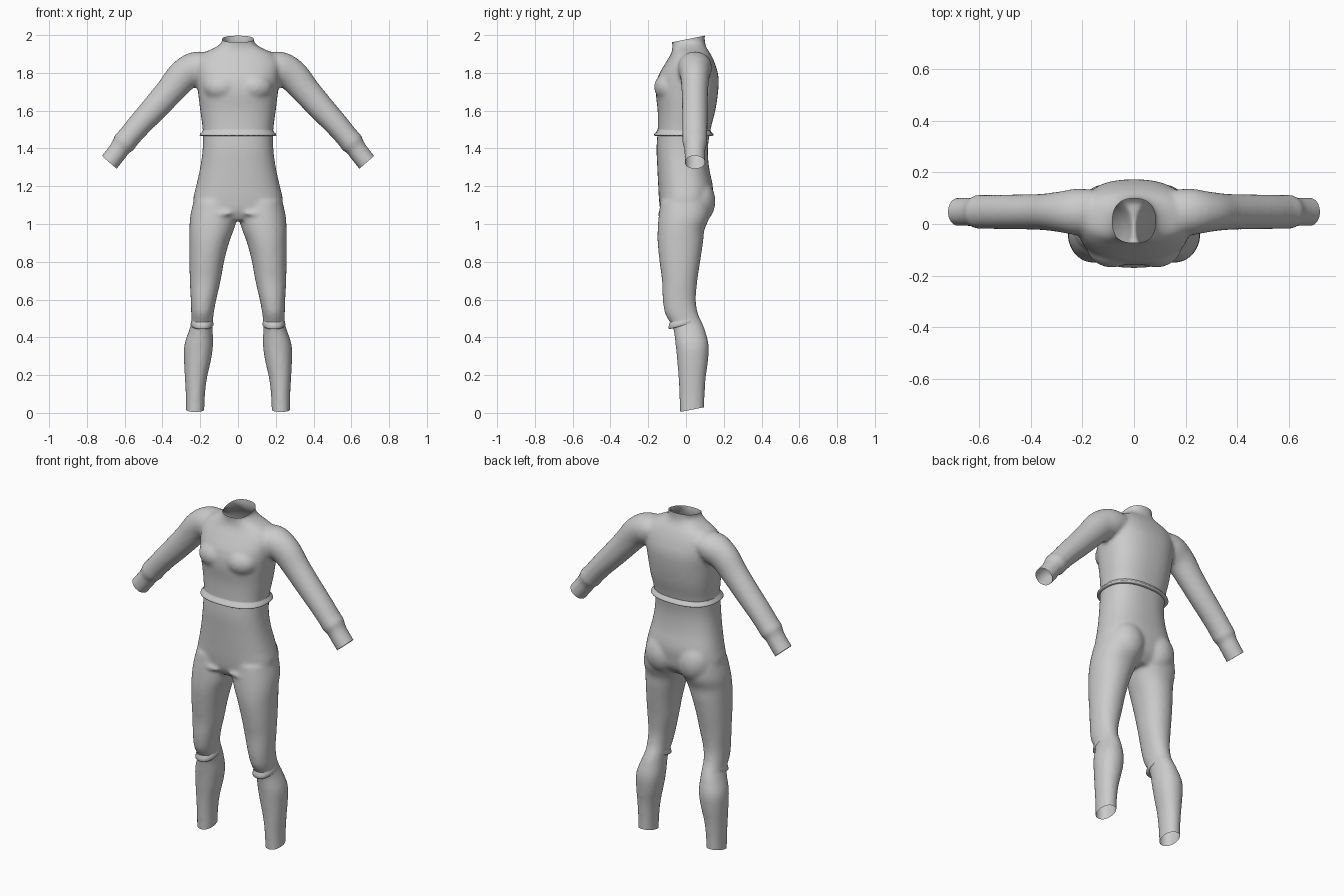
import bpy, bmesh, math
from mathutils import Vector, Matrix

if "Cube" in bpy.data.objects:
    bpy.data.objects.remove(bpy.data.objects["Cube"])

cloth = bpy.data.materials.new("grey_cloth")
cloth.diffuse_color = (0.6, 0.6, 0.6, 1)
cloth.use_nodes = True
cloth.node_tree.nodes["Principled BSDF"].inputs["Base Color"].default_value = cloth.diffuse_color
SEG = 40


def spline(rows, steps=5):
    """Smoothly interpolate rows of measurements (Catmull-Rom)."""
    out = []
    for i in range(len(rows) - 1):
        quad = (rows[max(i - 1, 0)], rows[i], rows[i + 1], rows[min(i + 2, len(rows) - 1)])
        for s in range(steps):
            t = s / steps
            out.append([0.5 * (2 * b + (c - a) * t + (2 * a - 5 * b + 4 * c - d) * t * t
                               + (3 * b - a - 3 * c + d) * t ** 3) for a, b, c, d in zip(*quad)])
    return out + [list(rows[-1])]


def ring(center, u, v, a, b, power=2.3):
    pts = []
    for i in range(SEG):
        t = 2 * math.pi * i / SEG
        c, s = math.cos(t), math.sin(t)
        e = 2 / power
        pts.append(center + u * a * math.copysign(abs(c) ** e, c) + v * b * math.copysign(abs(s) ** e, s))
    return pts


def loft(bm, rings, closed=True):
    loops = [[bm.verts.new(p) for p in r] for r in rings]
    for lo, hi in zip(loops, loops[1:]):
        for i in range(SEG):
            j = (i + 1) % SEG
            bm.faces.new((lo[i], lo[j], hi[j], hi[i]))
    if closed:
        bm.faces.new(loops[0][::-1])
        bm.faces.new(loops[-1])


X, Y, Z = Vector((1, 0, 0)), Vector((0, 1, 0)), Vector((0, 0, 1))


def upright(rows, power):
    """Rows: height, inner x, outer x, front y, back y."""
    return [ring(Vector(((x0 + x1) / 2, (f + b) / 2, z)), X, Y, (x1 - x0) / 2, (b - f) / 2, power)
            for z, x0, x1, f, b in spline(rows)]


def ellipsoid(bm, loc, size):
    bmesh.ops.create_uvsphere(bm, u_segments=24, v_segments=16, radius=1,
                              matrix=Matrix.Translation(loc) @ Matrix.Diagonal((*size, 1)))


def finish(bm, name):
    bmesh.ops.recalc_face_normals(bm, faces=bm.faces)
    me = bpy.data.meshes.new(name)
    bm.to_mesh(me)
    bm.free()
    me.materials.append(cloth)
    ob = bpy.data.objects.new(name, me)
    bpy.context.collection.objects.link(ob)
    for p in me.polygons:
        p.use_smooth = True
    return ob


# torso: height, half width, front, back
torso = [(1.02, .17, -.11, .08), (1.07, .225, -.135, .125), (1.13, .237, -.143, .138), (1.2, .222, -.147, .142),
         (1.3, .2, -.152, .122), (1.4, .187, -.156, .116), (1.5, .187, -.15, .13), (1.6, .2, -.15, .155),
         (1.7, .212, -.16, .17), (1.78, .222, -.148, .172), (1.85, .225, -.11, .153), (1.9, .19, -.08, .13),
         (1.935, .12, -.072, .108), (1.965, .084, -.075, .1), (2.0, .086, -.085, .1), (2.05, .09, -.09, .1)]
# leg: height, inner x, outer x, front, back
leg = [(1.12, .01, .235, -.135, .13), (1.04, .003, .253, -.145, .125), (.97, .022, .257, -.15, .098),
       (.9, .048, .257, -.15, .09), (.8, .074, .257, -.14, .075), (.7, .092, .255, -.127, .06),
       (.6, .115, .25, -.123, .052), (.53, .128, .248, -.112, .062), (.48, .133, .247, -.086, .084),
       (.44, .134, .258, -.066, .1), (.36, .132, .284, -.055, .12), (.28, .143, .286, -.047, .117),
       (.18, .165, .281, -.039, .104), (.08, .176, .276, -.034, .098), (-.06, .18, .276, -.03, .095)]
# arm: axis x, axis z, in-plane radius, depth radius
arm = [(.15, 1.84, .07, .085), (.22, 1.825, .088, .09), (.29, 1.785, .085, .078), (.36, 1.705, .076, .07),
       (.44, 1.615, .07, .068), (.52, 1.528, .064, .067), (.578, 1.46, .061, .066), (.603, 1.43, .063, .066),
       (.622, 1.405, .054, .057), (.65, 1.366, .053, .055), (.72, 1.28, .053, .055)]

bm = bmesh.new()
loft(bm, upright([(z, -w, w, f, b) for z, w, f, b in torso], 2.4))
for side in (1, -1):
    loft(bm, upright([(z, side * a, side * b, f, k) for z, a, b, f, k in leg], 2.15))
    path = spline(arm)
    rings = []
    for i, (x, z, r, d) in enumerate(path):
        p, q = path[max(i - 1, 0)], path[min(i + 1, len(path) - 1)]
        along = Vector((side * (q[0] - p[0]), 0, q[1] - p[1])).normalized()
        rings.append(ring(Vector((side * x, .047, z)), along.cross(Y), Y, r, d, 2))
    loft(bm, rings)
    ellipsoid(bm, (side * .085, -.085, 1.725), (.1, .084, .08))    # chest
    ellipsoid(bm, (side * .105, .06, 1.12), (.105, .096, .12))     # seat
    ellipsoid(bm, (side * .08, -.125, 1.055), (.055, .026, .014))  # groin fold
bmesh.ops.recalc_face_normals(bm, faces=bm.faces)
source = finish(bm, "body_source")

# fuse the parts into one smooth cloth skin
m = source.modifiers.new("fuse", 'REMESH')
m.mode, m.voxel_size, m.use_smooth_shade = 'VOXEL', .011, True
m = source.modifiers.new("soften", 'SMOOTH')
m.factor, m.iterations = .5, 6
bpy.context.view_layer.update()
fused = bpy.data.meshes.new_from_object(source.evaluated_get(bpy.context.evaluated_depsgraph_get()))
bm = bmesh.new()
bm.from_mesh(fused)
bpy.data.objects.remove(source)


# open the neck, ankles and wrists
def cut(where, co, normal):
    faces = [f for f in bm.faces if where(f.calc_center_median())]
    geom = set(faces)
    for f in faces:
        geom.update(f.edges)
        geom.update(f.verts)
    bmesh.ops.bisect_plane(bm, geom=list(geom), plane_co=co, plane_no=normal, clear_outer=True)


cut(lambda c: c.z > 1.9, (0, 0, 1.977), (0, -.2, 1))
cut(lambda c: c.z < .2, (0, 0, .011), (0, .2, -1))
for side in (1, -1):
    cut(lambda c: c.x * side > .55, (side * .68, 0, 1.325), (side * .66, 0, -.75))
finish(bm, "body_suit")

# waist hem: thin flared rim
bm = bmesh.new()
rim = [(1.5, 0), (1.487, .006), (1.477, .017), (1.47, .019), (1.466, .012), (1.468, -.006)]
loft(bm, [ring(Vector((0, -.012, z)), X, Y, .184 + g, .139 + g, 2.4) for z, g in rim], closed=False)
finish(bm, "waist_hem")

# knee folds: thin rims standing out at the front of each knee
for side, name in ((1, "left_knee_fold"), (-1, "right_knee_fold")):
    bm = bmesh.new()
    tilt = Vector((0, .97, .24))
    fold = [(.51, -.004), (.485, .005), (.468, .008), (.462, .003), (.462, -.012)]
    loft(bm, [ring(Vector((side * .19, -.012, z)), X, tilt, .053 + g, .076 + g, 2.15) for z, g in fold],
         closed=False)
    finish(bm, name)
